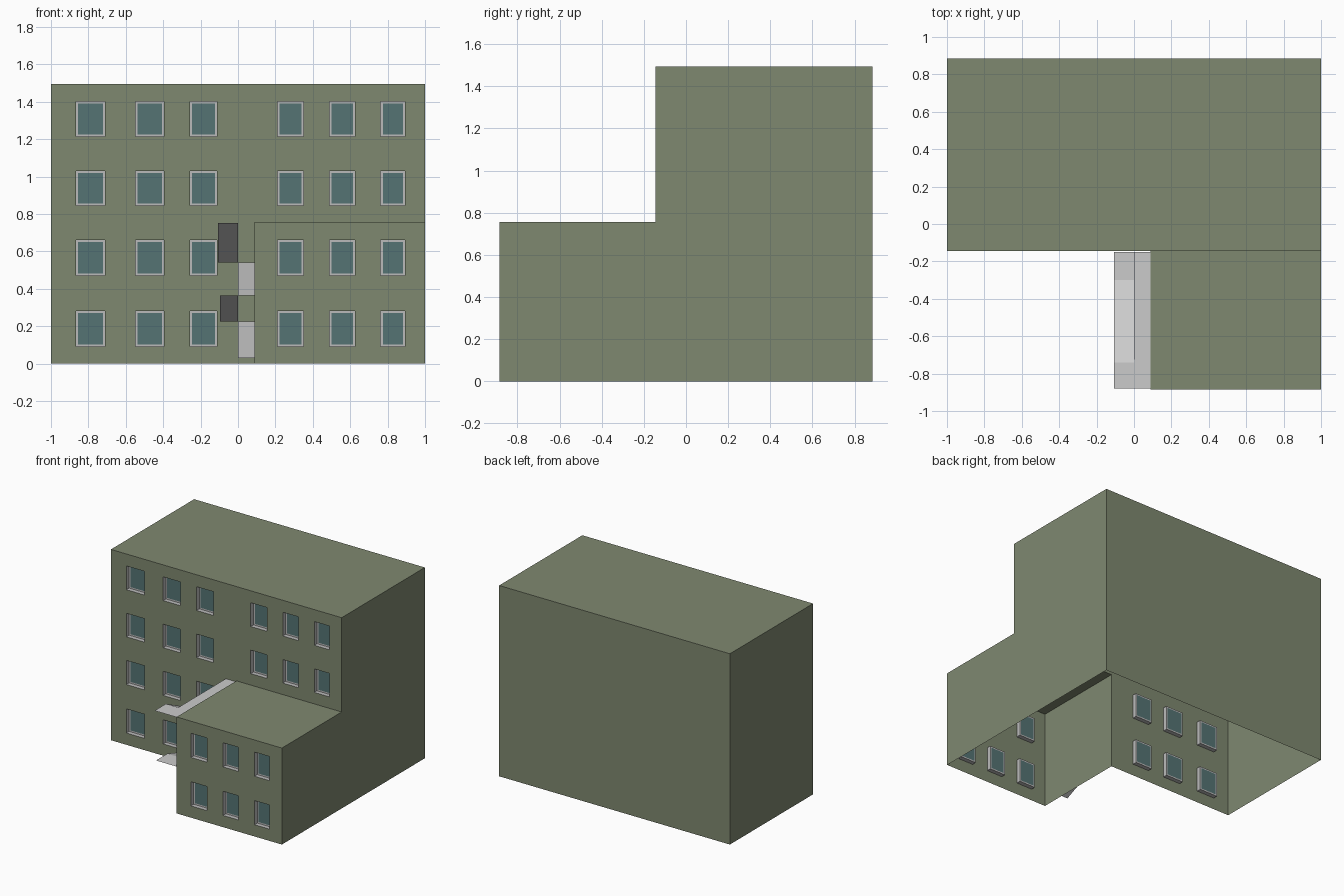
import bpy, bmesh

if "Cube" in bpy.data.objects:
    bpy.data.objects.remove(bpy.data.objects["Cube"])

# Overall dimensions
L, R, SIDE = -1.0, 1.0, 0.088          # left, right, inner side wall of the wing
FRONT, STEP, BACK = -0.885, -0.145, 0.885
LOW, TOP = 0.756, 1.495                # wing roof, main roof
DEPTH, RIM = 0.034, 0.011              # window recess, frame width

COLS = [(-0.866, -0.711), (-0.547, -0.396), (-0.257, -0.112),
        (0.212, 0.351), (0.490, 0.626), (0.763, 0.893)]
ROWS = [(0.092, 0.281), (0.472, 0.661), (0.846, 1.030), (1.215, 1.401)]


def material(name, rgb):
    m = bpy.data.materials.new(name)
    m.diffuse_color = (*rgb, 1)
    m.use_nodes = True
    m.node_tree.nodes["Principled BSDF"].inputs["Base Color"].default_value = m.diffuse_color
    return m


def build(name, faces, mat):
    """Make one object from a list of polygons, welding shared corners."""
    bm = bmesh.new()
    for f in faces:
        bm.faces.new([bm.verts.new(p) for p in f])
    bmesh.ops.remove_doubles(bm, verts=bm.verts, dist=0.0005)
    mesh = bpy.data.meshes.new(name)
    bm.to_mesh(mesh)
    bm.free()
    ob = bpy.data.objects.new(name, mesh)
    bpy.context.collection.objects.link(ob)
    mesh.materials.append(mat)
    return ob


def rect(x0, x1, z0, z1, y):
    return [(x0, y, z0), (x1, y, z0), (x1, y, z1), (x0, y, z1)]


def band(a, b):
    """Four quads joining two rectangles."""
    return [[a[i], a[(i + 1) % 4], b[(i + 1) % 4], b[i]] for i in range(4)]


def flat(x0, x1, y0, y1, z):
    return [(x0, y0, z), (x1, y0, z), (x1, y1, z), (x0, y1, z)]


def pierced_wall(x0, x1, z0, z1, y, cols, rows):
    """Front wall as a grid of cells with the window cells left out."""
    xs = sorted([x0, x1] + [v for c in cols for v in c])
    zs = sorted([z0, z1] + [v for r in rows for v in r])
    return [rect(xs[i], xs[i + 1], zs[j], zs[j + 1], y)
            for i in range(len(xs) - 1) for j in range(len(zs) - 1)
            if not (i % 2 and j % 2)]


green = material("wall_green", (0.212, 0.247, 0.163))
teal = material("glass_teal", (0.09, 0.175, 0.175))
grey = material("ramp_grey", (0.56, 0.56, 0.56))
frame_grey = material("frame_grey", (0.50, 0.50, 0.50))

# Building shell: open underneath, no partition between main block and wing
shell = []
shell += pierced_wall(L, SIDE, 0, LOW, STEP, COLS[:3], ROWS[:2])
shell += pierced_wall(L, R, LOW, TOP, STEP, COLS, ROWS[2:])
shell += pierced_wall(SIDE, R, 0, LOW, FRONT, COLS[3:], ROWS[:2])
shell.append(rect(L, R, 0, TOP, BACK)[::-1])
shell.append(flat(L, R, STEP, BACK, TOP))
shell.append(flat(SIDE, R, FRONT, STEP, LOW))
shell.append([(L, BACK, 0), (L, STEP, 0), (L, STEP, TOP), (L, BACK, TOP)])
shell.append([(SIDE, STEP, 0), (SIDE, FRONT, 0), (SIDE, FRONT, LOW), (SIDE, STEP, LOW)])
shell.append([(R, FRONT, 0), (R, BACK, 0), (R, BACK, TOP), (R, STEP, TOP),
              (R, STEP, LOW), (R, FRONT, LOW)])
build("building_shell", shell, green)

# Windows: recess sides and rim in grey, pane in teal
frames, panes = [], []
for i, (x0, x1) in enumerate(COLS):
    for j, (z0, z1) in enumerate(ROWS):
        y = FRONT if i > 2 and j < 2 else STEP
        outer = rect(x0, x1, z0, z1, y)
        deep = rect(x0, x1, z0, z1, y + DEPTH)
        pane = rect(x0 + RIM, x1 - RIM, z0 + RIM, z1 - RIM, y + DEPTH)
        frames += band(outer, deep) + band(deep, pane)
        panes.append(pane)
build("window_frames", frames, frame_grey)
build("window_glass", panes, teal)

# Outside ramps: four flights switching back, with flat landings at each turn
Y0, Y1, Y2, Y3 = -0.88, -0.74, -0.30, -0.15
IN = SIDE
OUT1, OUT2 = -0.095, -0.107            # outer edges of lower and upper ramps
Z0, Z1, Z2, Z3, Z4 = 0.031, 0.226, 0.364, 0.541, 0.751


def ramp(x0, x1, z_front, z_back):
    return [(x0, Y1, z_front), (x1, Y1, z_front), (x1, Y2, z_back), (x0, Y2, z_back)]


build("lower_ramps", [
    ramp(0, IN, Z0, Z1),
    flat(OUT1, 0, Y2, Y3, Z1), flat(0, IN, Y2, Y3, Z1),
    ramp(OUT1, 0, Z2, Z1),
    flat(OUT1, 0, Y0, Y1, Z2), flat(0, IN, Y0, Y1, Z2)], grey)
build("upper_ramps", [
    ramp(0, IN, Z2, Z3),
    flat(OUT2, 0, Y2, Y3, Z3), flat(0, IN, Y2, Y3, Z3),
    ramp(OUT2, 0, Z4, Z3),
    flat(OUT2, 0, Y0, Y1, Z4)], grey)
# Walkway along the wing roof edge
build("roof_walkway", [flat(0, IN, Y0, Y1, Z4), flat(0, IN, Y1, Y3, Z4)], grey)
